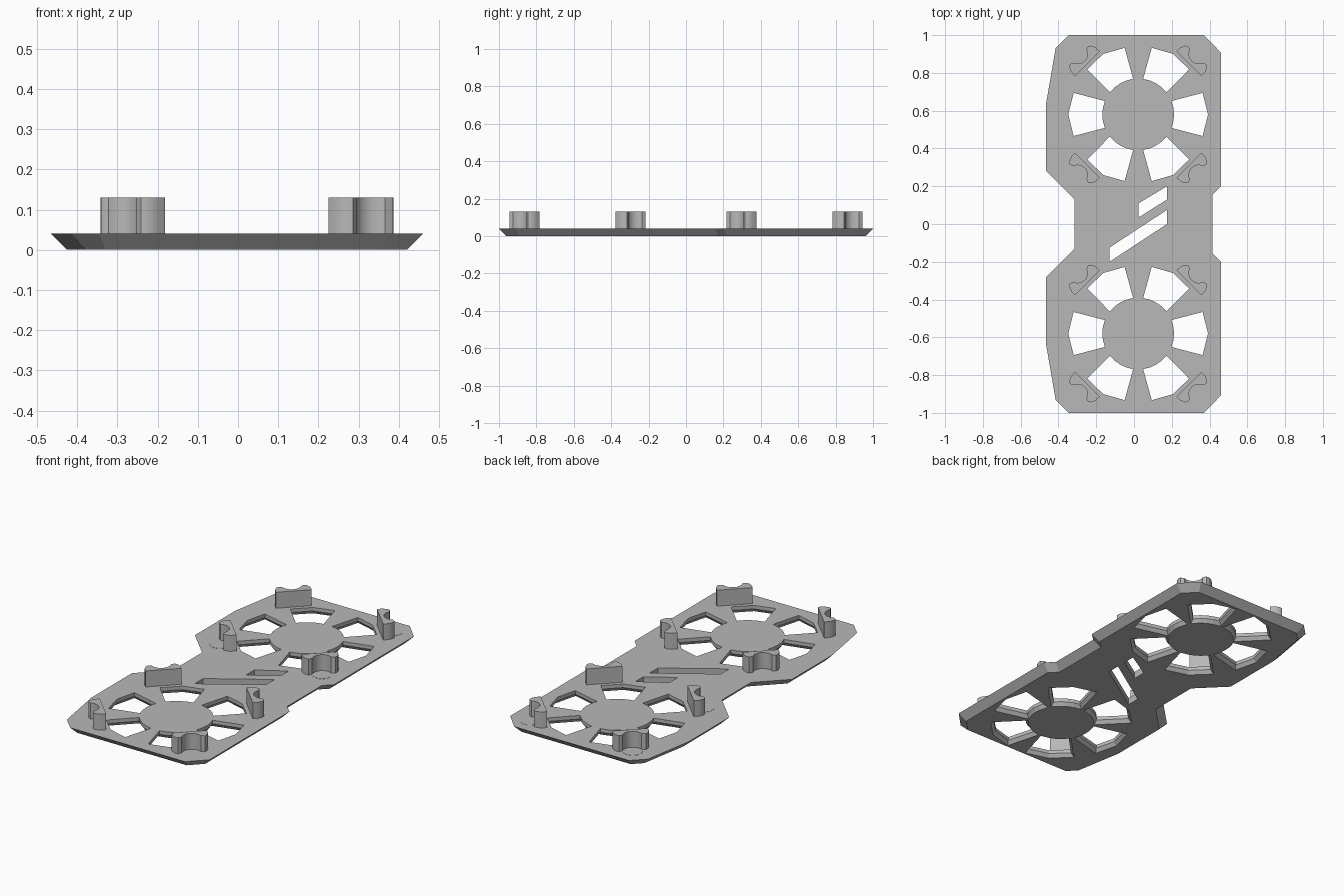
import bpy
import bmesh
from math import cos, sin, pi, radians
from mathutils import Vector

cube = bpy.data.objects.get("Cube")
if cube:
    bpy.data.objects.remove(cube, do_unlink=True)

THICK, BOSS_TOP = 0.04, 0.13
FAN_X, FAN_Y = 0.022, 0.58

mat = bpy.data.materials.new("plain_grey")
mat.use_nodes = True
GREY = (0.48, 0.48, 0.48, 1)
mat.diffuse_color = GREY
mat.node_tree.nodes["Principled BSDF"].inputs["Base Color"].default_value = GREY


def offset(points, d):
    """Move every edge of a counter-clockwise outline outward by d."""
    out = []
    for i, p in enumerate(points):
        a = (p - points[i - 1]).normalized()
        b = (points[(i + 1) % len(points)] - p).normalized()
        na, nb = Vector((a.y, -a.x)), Vector((b.y, -b.x))
        out.append(p + (na + nb) * d / (1 + na.dot(nb)))
    return out


def loft(bm, points, levels):
    """Closed solid through the outline at each (height, offset)."""
    points = [Vector(p) for p in points]
    area = sum(points[i - 1].cross(p) for i, p in enumerate(points))
    if area < 0:
        points.reverse()
    rings = [[bm.verts.new((p.x, p.y, z)) for p in offset(points, d)]
             for z, d in levels]
    bm.faces.new(rings[0][::-1])
    bm.faces.new(rings[-1])
    for low, high in zip(rings, rings[1:]):
        for i in range(len(low)):
            bm.faces.new((low[i - 1], low[i], high[i], high[i - 1]))


def finish(bm, name):
    mesh = bpy.data.meshes.new(name)
    bmesh.ops.recalc_face_normals(bm, faces=bm.faces)
    bm.to_mesh(mesh)
    bm.free()
    obj = bpy.data.objects.new(name, mesh)
    bpy.context.collection.objects.link(obj)
    mesh.materials.append(mat)
    return obj


def polar(r, degrees, cx=0.0, cy=0.0):
    return (cx + r * cos(radians(degrees)), cy + r * sin(radians(degrees)))


# Plate: half outline mirrored front to back, sloping in towards the bottom
half = [(0.415, 0.155), (0.46, 0.198), (0.46, 0.908), (0.37, 1), (-0.345, 1),
        (-0.415, 0.93), (-0.465, 0.64), (-0.465, 0.28), (-0.315, 0.13)]
bm = bmesh.new()
loft(bm, half + [(x, -y) for x, y in reversed(half)], [(0, -0.04), (THICK, 0)])
plate = finish(bm, "base_plate")

# Cutters: six vents around each hub, flared underneath
flared = [(-0.01, 0.0225), (0.02, 0), (0.06, 0)]
bm = bmesh.new()
for side in (1, -1):
    for k in range(6):
        outer = [(0.36, -18.5), (0.37, 0), (0.36, 18.5)]
        inner = [(0.19, a) for a in (22, 11, 0, -11, -22)]
        loft(bm, [polar(r, a + 60 * k, FAN_X, side * FAN_Y)
                  for r, a in outer + inner], flared)

# Cutters: two slanted slots in the waist
straight = [(-0.01, 0), (0.06, 0)]
loft(bm, [(-0.13, -0.2), (0.175, 0), (0.175, 0.075), (-0.13, -0.125)], straight)
loft(bm, [(0.025, 0.035), (0.175, 0.13), (0.175, 0.2), (0.025, 0.11)], straight)
cutter = finish(bm, "vent_cutter")
cutter.hide_render = True

mod = plate.modifiers.new("vents", 'BOOLEAN')
mod.operation = 'DIFFERENCE'
mod.solver = 'EXACT'
mod.object = cutter
bpy.context.view_layer.objects.active = plate
bpy.ops.object.modifier_apply(modifier=mod.name)
bpy.data.objects.remove(cutter, do_unlink=True)

# Corner posts: flat towards the hub, hollowed around the screw position
side_pts = [(0.38, 0.093), (0.41, 0.092), (0.433, 0.082), (0.443, 0.07), (0.44, 0.058)]
hollow = [(0.453 + 0.052 * cos(a), 0.052 * sin(a))
          for a in [pi * (0.6 + 0.1 * i) for i in range(9)]]
post = side_pts + hollow + [(u, -v) for u, v in reversed(side_pts)]
for side, end in ((1, "back"), (-1, "front")):
    for k in range(4):
        c, s = cos(pi / 4 + k * pi / 2), sin(pi / 4 + k * pi / 2)
        bm = bmesh.new()
        loft(bm, [(FAN_X + u * c - v * s, side * FAN_Y + u * s + v * c)
                  for u, v in post], [(THICK - 0.005, 0), (BOSS_TOP, 0)])
        obj = finish(bm, f"{end}_post_{k + 1}")
        bpy.ops.object.select_all(action='DESELECT')
        obj.select_set(True)
        bpy.context.view_layer.objects.active = obj
        bpy.ops.object.shade_smooth_by_angle(angle=radians(35))

# Screw pads beside the back posts
for k in range(4):
    cx, cy = polar(0.453, 45 + 90 * k, FAN_X, FAN_Y)
    bm = bmesh.new()
    loft(bm, [polar(0.049, a, cx, cy) for a in range(0, 360, 15)],
         [(THICK - 0.005, 0), (THICK + 0.001, 0)])
    finish(bm, f"screw_pad_{k + 1}")
